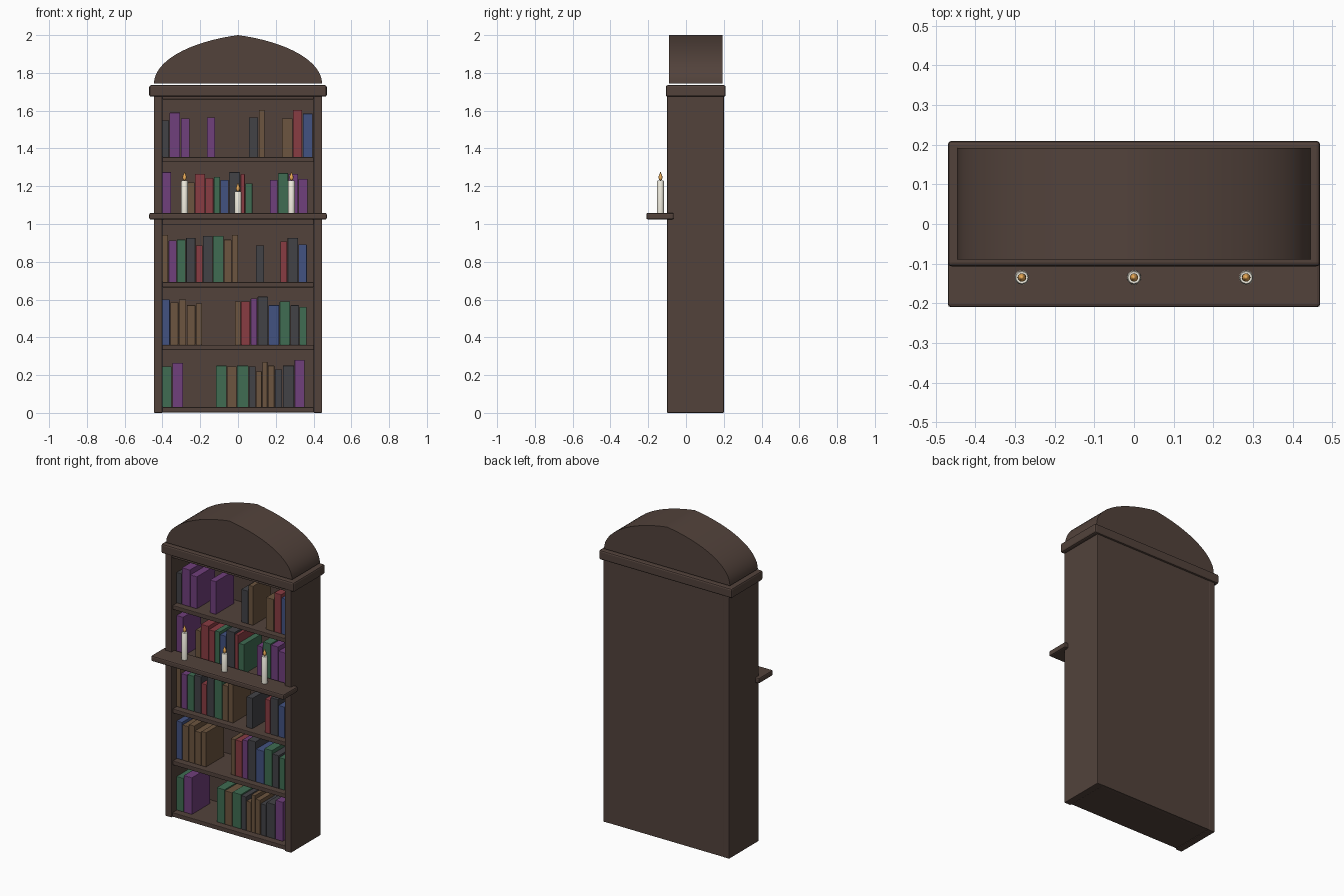
import bpy, bmesh, math

if "Cube" in bpy.data.objects:
    bpy.data.objects.remove(bpy.data.objects["Cube"])

def material(name, rgb):
    m = bpy.data.materials.new(name)
    m.diffuse_color = (*rgb, 1)
    m.use_nodes = True
    m.node_tree.nodes["Principled BSDF"].inputs["Base Color"].default_value = m.diffuse_color
    return m

WOOD = material("dark_wood", (0.085, 0.055, 0.044))
WAX = material("wax", (0.85, 0.82, 0.72))
FLAME = material("flame", (0.85, 0.42, 0.10))
WICK = material("wick", (0.03, 0.025, 0.02))
COVERS = {
    "p": material("purple_cover", (0.16, 0.05, 0.20)),
    "g": material("green_cover", (0.05, 0.15, 0.085)),
    "r": material("red_cover", (0.25, 0.045, 0.055)),
    "b": material("blue_cover", (0.055, 0.085, 0.22)),
    "n": material("brown_cover", (0.15, 0.09, 0.05)),
    "k": material("charcoal_cover", (0.055, 0.055, 0.062)),
}

def finish(name, bm, mat, bevel=0.0, smooth=False):
    bmesh.ops.recalc_face_normals(bm, faces=bm.faces)
    me = bpy.data.meshes.new(name)
    bm.to_mesh(me)
    bm.free()
    me.materials.append(mat)
    ob = bpy.data.objects.new(name, me)
    bpy.context.collection.objects.link(ob)
    if bevel:
        mod = ob.modifiers.new("bevel", "BEVEL")
        mod.width, mod.segments = bevel, 2
    if smooth:
        bpy.ops.object.select_all(action="DESELECT")
        ob.select_set(True)
        bpy.context.view_layer.objects.active = ob
        bpy.ops.object.shade_smooth_by_angle(angle=math.radians(35))
    return ob

def box(name, x, y, z, mat=WOOD, bevel=0.0):
    bm = bmesh.new()
    bmesh.ops.create_cube(bm, size=1)
    for v in bm.verts:
        v.co = [lo + (c + 0.5) * (hi - lo) for c, (lo, hi) in zip(v.co, (x, y, z))]
    return finish(name, bm, mat, bevel)

def lathe(name, profile, x, y, z, mat, sides=20):
    bm = bmesh.new()
    vs = [bm.verts.new((x + r, y, z + h)) for r, h in profile]
    es = [bm.edges.new(p) for p in zip(vs, vs[1:])]
    bmesh.ops.spin(bm, geom=vs + es, cent=(x, y, 0), axis=(0, 0, 1),
                   angle=math.tau, steps=sides, use_merge=True)
    bmesh.ops.remove_doubles(bm, verts=bm.verts, dist=1e-5)
    return finish(name, bm, mat, smooth=True)

# Case
for side, s in (("left", -1), ("right", 1)):
    box(side + "_side", sorted((s * 0.40, s * 0.445)), (-0.10, 0.20), (0, 1.69), bevel=0.004)
box("back_panel", (-0.41, 0.41), (0.18, 0.199), (0.002, 1.69))
box("bottom_panel", (-0.40, 0.40), (-0.092, 0.18), (0.003, 0.03), bevel=0.003)
box("top_panel", (-0.40, 0.40), (-0.095, 0.18), (1.66, 1.69), bevel=0.003)

# Shelves
SHELF_TOPS = [0.36, 0.692, 1.024, 1.354]
for z in SHELF_TOPS:
    box("shelf", (-0.40, 0.40), (-0.09, 0.18), (z - 0.027, z), bevel=0.004)

# Cornice and candle ledge
box("cornice", (-0.47, 0.47), (-0.107, 0.21), (1.674, 1.735), bevel=0.01)
box("candle_ledge", (-0.47, 0.47), (-0.21, -0.065), (1.024, 1.059), bevel=0.008)

# Pointed arch crown: two mirrored elliptical arcs
A, C = 0.645, 0.20
B = 0.257 / math.sqrt(1 - (C / A) ** 2)
end = math.acos(C / A)
half = [(A * math.cos(end * i / 16) - C, 1.743 + B * math.sin(end * i / 16)) for i in range(17)]
outline = half + [(-x, z) for x, z in reversed(half[:-1])]
bm = bmesh.new()
face = bm.faces.new([bm.verts.new((x, -0.09, z)) for x, z in outline])
ext = bmesh.ops.extrude_face_region(bm, geom=[face])["geom"]
bmesh.ops.translate(bm, vec=(0, 0.282, 0), verts=[g for g in ext if isinstance(g, bmesh.types.BMVert)])
finish("arch_crown", bm, WOOD).data.update()
crown = bpy.data.objects["arch_crown"]
bpy.context.view_layer.objects.active = crown
crown.select_set(True)
bpy.ops.object.shade_smooth_by_angle(angle=math.radians(35))

# Books: runs of neighbours, widths and heights in hundredths
def books(base, start, colours, widths, heights):
    x = start
    for c, w, h in zip(colours, widths, heights):
        box("book", (x, x + w / 100 - 0.003), (-0.05, 0.135), (base, base + h / 100),
            COVERS[c], 0.002)
        x += w / 100

z1, (z2, z3, z4, z5) = 0.03, SHELF_TOPS
books(z1, -0.40, "gp", [5.2, 6.0], [21.5, 23.5])
books(z1, -0.116, "gngknnnkkp", [5.8, 5.3, 6.3, 3.7, 3.4, 2.9, 3.7, 4.2, 6.3, 5.5],
      [22, 21.5, 22, 21.5, 19, 24, 22, 20, 22, 25])
books(z2, -0.40, "bnnnn", [4.2, 4.5, 4.2, 4.8, 3.5], [24, 22.5, 24, 21, 22])
books(z2, -0.017, "nrpkbgkg", [3.3, 5.1, 3.7, 5.8, 5.9, 5.7, 4.8, 4.0],
      [23, 23, 24.5, 25.5, 21, 23, 21, 20])
books(z3, -0.40, "npgkrkgnn", [3.3, 4.4, 4.9, 5.1, 3.8, 5.3, 5.8, 4.2, 3.5],
      [25, 22, 22.5, 23.5, 19.5, 24.5, 24.5, 22.5, 25])
books(z3, 0.095, "k", [4.5], [19.5])
books(z3, 0.224, "rkb", [3.9, 5.8, 4.6], [21.5, 23.5, 20])
books(z4, -0.40, "p", [4.9], [25])
books(z4, -0.265, "nrrgbkrg", [3.7, 5.6, 4.4, 3.6, 4.4, 6.2, 2.5, 4.0],
      [19.5, 24, 22, 22.5, 21, 25, 24, 19])
books(z4, 0.169, "pgpp", [4.3, 5.6, 5.3, 5.0], [21, 24.5, 24, 21.5])
books(z5, -0.40, "kpp", [3.8, 5.9, 5.0], [19.5, 23.5, 20.5])
books(z5, -0.164, "p", [4.5], [21])
books(z5, 0.058, "kn", [5.2, 3.4], [21, 25])
books(z5, 0.233, "nrb", [5.8, 5.2, 5.5], [20.5, 25, 23])

# Candles with wicks and teardrop flames
for x, h in ((-0.283, 0.172), (0, 0.114), (0.283, 0.172)):
    lathe("candle", [(0, 0), (0.018, 0), (0.0175, h - 0.004), (0.015, h), (0, h - 0.002)],
          x, -0.135, 1.058, WAX)
    lathe("wick", [(0, -0.003), (0.002, -0.003), (0.002, 0.012), (0, 0.012)],
          x, -0.135, 1.058 + h, WICK, 8)
    lathe("flame", [(0, 0), (0.007, 0.004), (0.0105, 0.014), (0.0095, 0.023), (0.005, 0.036), (0, 0.047)],
          x, -0.135, 1.058 + h, FLAME, 16)
